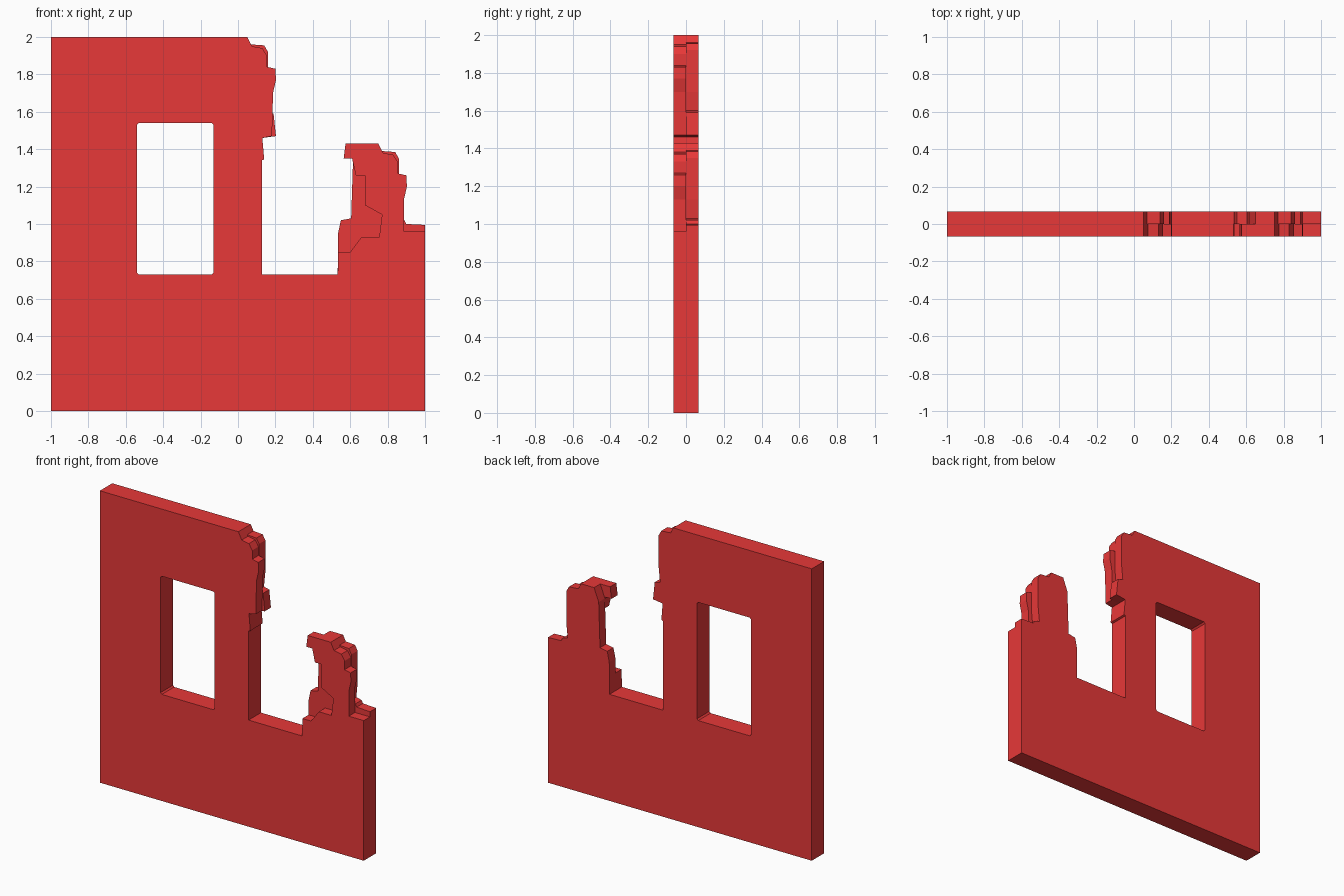
import bpy, bmesh

if "Cube" in bpy.data.objects:
    bpy.data.objects.remove(bpy.data.objects["Cube"])

T = 0.067  # half of the wall thickness

# Crumbled right-hand edge, shared by both broken piers (front and back half)
FRONT_EDGE = [(.05, 2), (.075, 1.95), (.13, 1.94), (.155, 1.90), (.155, 1.84), (.2, 1.83),
              (.203, 1.77), (.187, 1.70), (.182, 1.47)]
BACK_EDGE = [(.05, 2), (.07, 1.96), (.14, 1.955), (.16, 1.92), (.16, 1.70),
             (.15, 1.60), (.19, 1.59), (.203, 1.47)]


def shifted(points, dx, dz):
    return [(x + dx, z + dz) for x, z in points]


def prism(name, points, y0, y1):
    """Extrude an x-z outline from y0 to y1."""
    bm = bmesh.new()
    face = bm.faces.new([bm.verts.new((x, y0, z)) for x, z in points])
    out = bmesh.ops.extrude_face_region(bm, geom=[face])
    verts = [g for g in out["geom"] if isinstance(g, bmesh.types.BMVert)]
    bmesh.ops.translate(bm, verts=verts, vec=(0, y1 - y0, 0))
    bmesh.ops.recalc_face_normals(bm, faces=bm.faces)
    mesh = bpy.data.meshes.new(name)
    bm.to_mesh(mesh)
    bm.free()
    ob = bpy.data.objects.new(name, mesh)
    bpy.context.collection.objects.link(ob)
    return ob


def boolean(target, other, operation):
    mod = target.modifiers.new(operation, 'BOOLEAN')
    mod.object, mod.operation, mod.solver = other, operation, 'EXACT'
    bpy.context.view_layer.objects.active = target
    bpy.ops.object.modifier_apply(modifier=mod.name)
    bpy.data.objects.remove(other)


# Front half of the wall
opening_left = [(.13, 1.46), (.14, 1.345), (.127, 1.34), (.127, .73), (.533, .73)]
front = [(-1, 0), (-1, 2)] + FRONT_EDGE + opening_left + [
    (.535, .85), (.60, .85), (.66, .93), (.755, .93), (.77, 1.05), (.68, 1.10),
    (.68, 1.26), (.63, 1.26), (.61, 1.35), (.565, 1.35), (.575, 1.43)]
front += shifted(FRONT_EDGE[:-1], .7, -.57) + [(.887, .96), (1, .96), (1, 0)]
wall = prism("broken_wall", front, -T, 0)

# Back half, broken along a different line
back = [(-1, 0), (-1, 2)] + BACK_EDGE + opening_left + [
    (.535, .95), (.55, 1.02), (.605, 1.03), (.615, 1.34), (.65, 1.43)]
back += shifted(BACK_EDGE[:-1], .7, -.57) + [(.90, 1.0), (1, .995), (1, 0)]
boolean(wall, prism("back_half", back, 0, T), 'UNION')

# Window opening with slightly clipped corners
l, r, b, t, c = -.54, -.13, .73, 1.54, .01
window = [(l + c, b), (r - c, b), (r, b + c), (r, t - c), (r - c, t), (l + c, t), (l, t - c), (l, b + c)]
boolean(wall, prism("window_cutter", window, -.2, .2), 'DIFFERENCE')

# Red finish
red = bpy.data.materials.new("red")
red.diffuse_color = (.8, .04, .04, 1)
red.use_nodes = True
red.node_tree.nodes["Principled BSDF"].inputs["Base Color"].default_value = red.diffuse_color
wall.data.materials.clear()
wall.data.materials.append(red)
